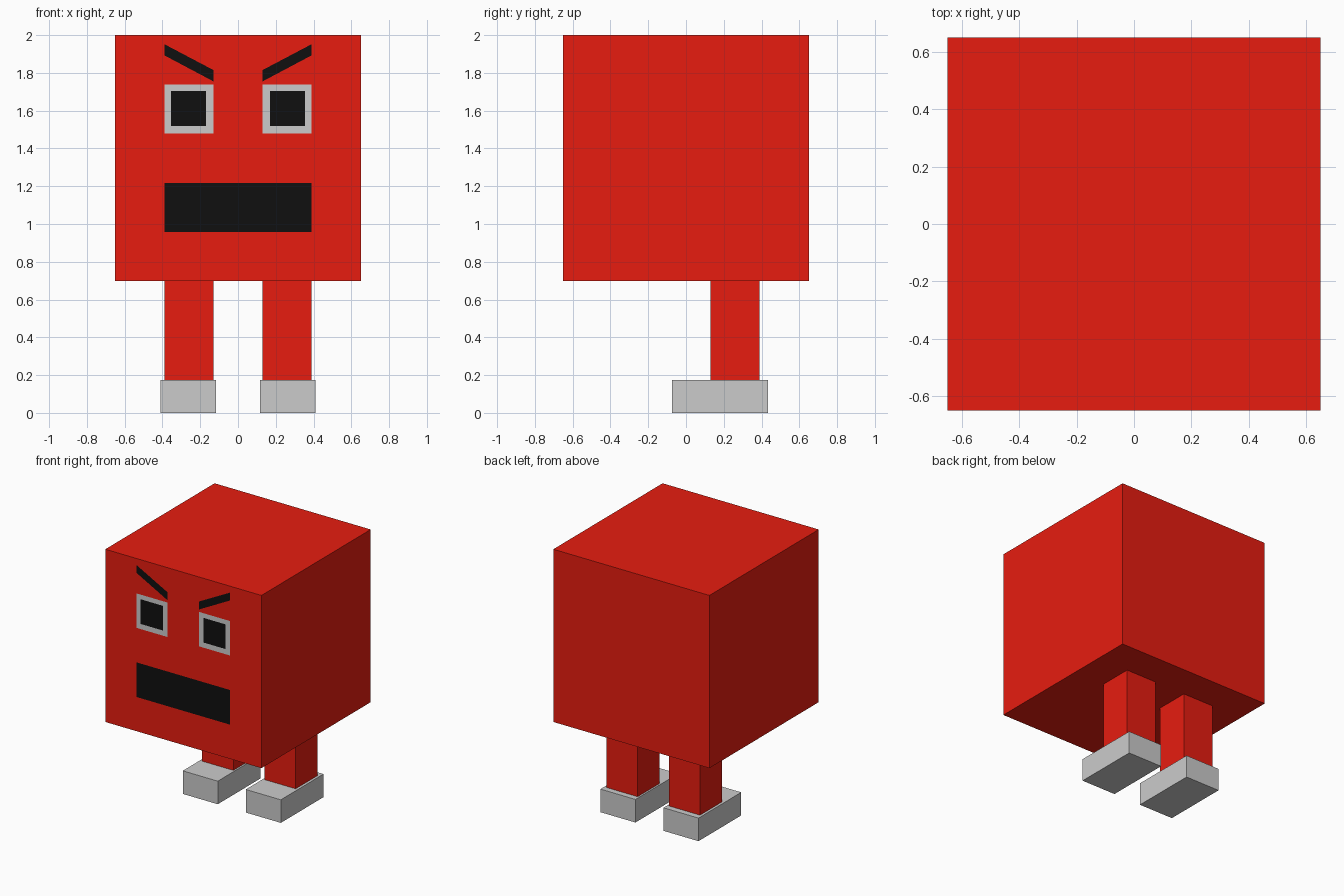
import bpy

if "Cube" in bpy.data.objects:
    bpy.data.objects.remove(bpy.data.objects["Cube"])


def material(name, color):
    mat = bpy.data.materials.new(name)
    mat.diffuse_color = (*color, 1)
    mat.use_nodes = True
    mat.node_tree.nodes["Principled BSDF"].inputs["Base Color"].default_value = mat.diffuse_color
    return mat


RED = material("red", (0.8, 0.012, 0.005))
BLACK = material("black", (0.005, 0.005, 0.005))


def box(name, x, y, z, mat=None):
    """Box spanning the given (min, max) ranges."""
    spans = (x, y, z)
    bpy.ops.mesh.primitive_cube_add(size=1, location=[(a + b) / 2 for a, b in spans])
    obj = bpy.context.object
    obj.name = name
    obj.scale = [b - a for a, b in spans]
    bpy.ops.object.transform_apply(location=False, rotation=False, scale=True)
    if mat:
        obj.data.materials.append(mat)
    return obj


def face_patch(name, outline, y, mat=None):
    """Flat shape on the front face from an (x, z) outline, facing -y."""
    area = sum(a[0] * b[1] - b[0] * a[1]
               for a, b in zip(outline, outline[1:] + outline[:1]))
    if area < 0:
        outline = outline[::-1]
    mesh = bpy.data.meshes.new(name)
    mesh.from_pydata([(x, y, z) for x, z in outline], [], [range(len(outline))])
    obj = bpy.data.objects.new(name, mesh)
    bpy.context.collection.objects.link(obj)
    if mat:
        mesh.materials.append(mat)


def rect(x0, x1, z0, z1):
    return [(x0, z0), (x1, z0), (x1, z1), (x0, z1)]


# Cube body and mouth
box("body", (-0.651, 0.651), (-0.651, 0.651), (0.698, 2.0), RED)
face_patch("mouth", rect(-0.39, 0.39, 0.957, 1.218), -0.653, BLACK)

for side, s in (("left", -1), ("right", 1)):
    # Legs and feet
    box(f"{side}_leg", sorted((s * 0.13, s * 0.39)), (0.13, 0.39), (0.174, 0.698), RED)
    box(f"{side}_foot", sorted((s * 0.117, s * 0.409)), (-0.074, 0.435), (0, 0.174))
    # Eyes and slanted brows
    face_patch(f"{side}_eye", rect(s * 0.13, s * 0.39, 1.478, 1.738), -0.653)
    face_patch(f"{side}_pupil", rect(s * 0.169, s * 0.354, 1.518, 1.704), -0.655, BLACK)
    face_patch(f"{side}_brow", [(s * 0.13, 1.755), (s * 0.39, 1.893),
                                (s * 0.39, 1.952), (s * 0.13, 1.815)], -0.653, BLACK)
